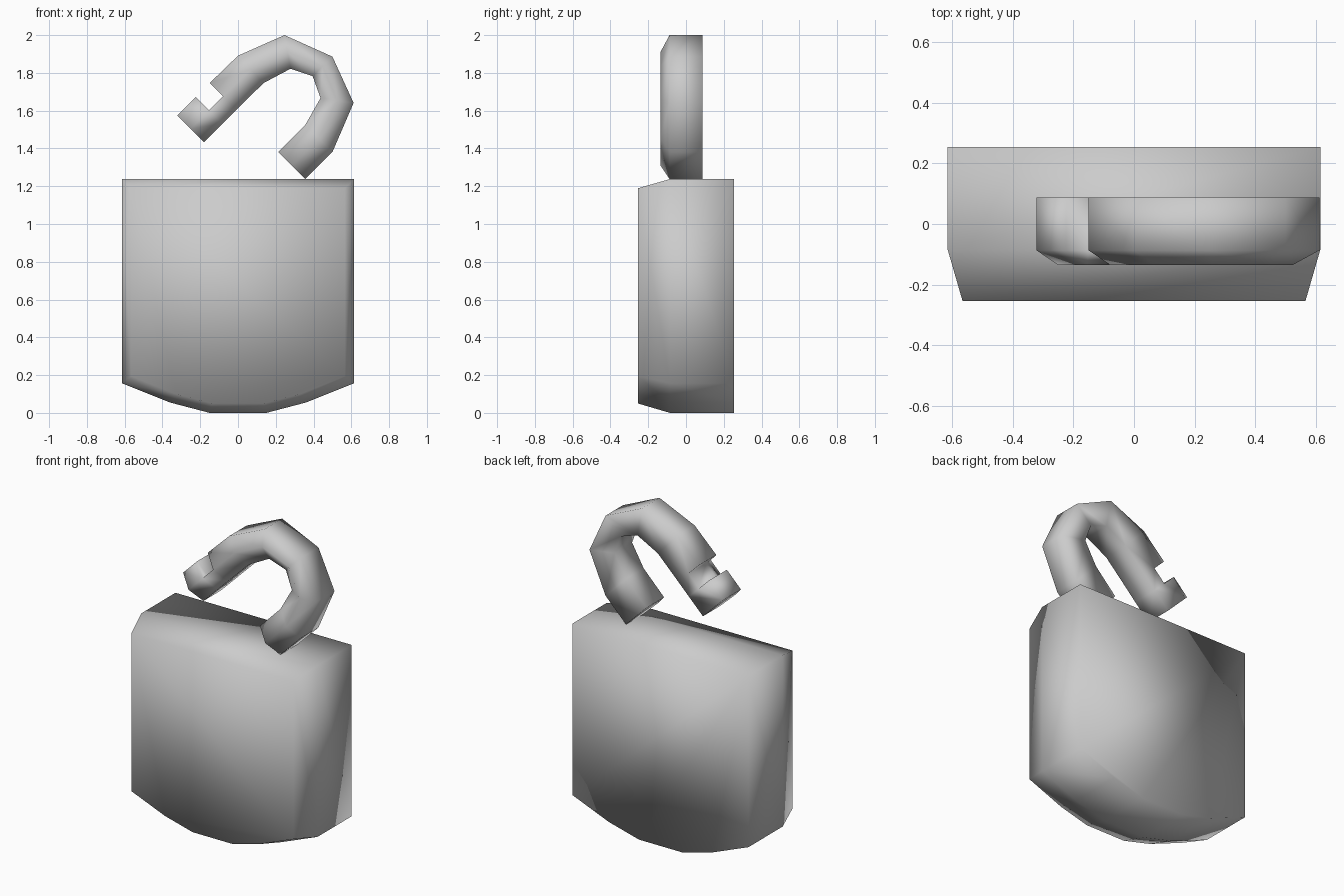
import bpy
import bmesh

cube = bpy.data.objects.get("Cube")
if cube:
    bpy.data.objects.remove(cube, do_unlink=True)

# Single grey metal
metal = bpy.data.materials.new("grey_metal")
metal.use_nodes = True
metal.diffuse_color = (0.6, 0.6, 0.6, 1)
metal.node_tree.nodes["Principled BSDF"].inputs["Base Color"].default_value = (0.6, 0.6, 0.6, 1)


def loft(name, rings):
    """Join equal-length rings of points into a capped, smooth-shaded solid."""
    bm = bmesh.new()
    loops = [[bm.verts.new(p) for p in ring] for ring in rings]
    for a, b in zip(loops, loops[1:]):
        for i in range(len(a)):
            j = (i + 1) % len(a)
            bm.faces.new((a[i], a[j], b[j], b[i]))
    bm.faces.new(loops[0])
    bm.faces.new(loops[-1])
    bmesh.ops.remove_doubles(bm, verts=bm.verts, dist=0.0005)
    bmesh.ops.dissolve_degenerate(bm, dist=0.0005, edges=bm.edges)
    bmesh.ops.recalc_face_normals(bm, faces=bm.faces)
    for face in bm.faces:
        face.smooth = True
    mesh = bpy.data.meshes.new(name)
    bm.to_mesh(mesh)
    bm.free()
    mesh.materials.append(metal)
    obj = bpy.data.objects.new(name, mesh)
    bpy.context.collection.objects.link(obj)
    return obj


# Lock body: mirrored outline with a bevelled front and a flat back
half = [(0.615, 1.238), (0.615, 0.157), (0.36, 0.055), (0.15, 0)]
outline = half + [(-x, z) for x, z in reversed(half)]
front = [(x * 0.92, -0.255, 0.05 + z * 0.92) for x, z in outline]
loft("lock_body", [front] + [[(x, y, z) for x, z in outline] for y in (-0.085, 0.255)])


# Shackle: five-sided section with a ridge along the front
def section(outer, inner, notched=False):
    mid = ((outer[0] + inner[0]) / 2, (outer[1] + inner[1]) / 2)
    if notched:
        outer = mid
    points = [(outer, 0.088), (outer, -0.087), (mid, -0.135), (inner, -0.087), (inner, 0.088)]
    return [(p[0], y, p[1]) for p, y in points]


# Free end with the latch notch cut halfway through
tip_out, tip_in = (-0.322, 1.574), (-0.18, 1.433)
near, far = [((tip_out[0] + d, tip_out[1] + d), (tip_in[0] + d, tip_in[1] + d)) for d in (0.098, 0.172)]
rings = [section(tip_out, tip_in), section(*near), section(*near, notched=True),
         section(*far, notched=True), section(*far)]

# Bend and fixed leg, as outer and inner points
bend = [((0, 1.891), (0.135, 1.746)), ((0.246, 2.0), (0.278, 1.822)),
        ((0.5, 1.886), (0.395, 1.783)), ((0.612, 1.641), (0.437, 1.667)),
        ((0.5, 1.381), (0.357, 1.526)), ((0.357, 1.238), (0.214, 1.381))]
rings += [section(o, i) for o, i in bend]
loft("shackle", rings)
